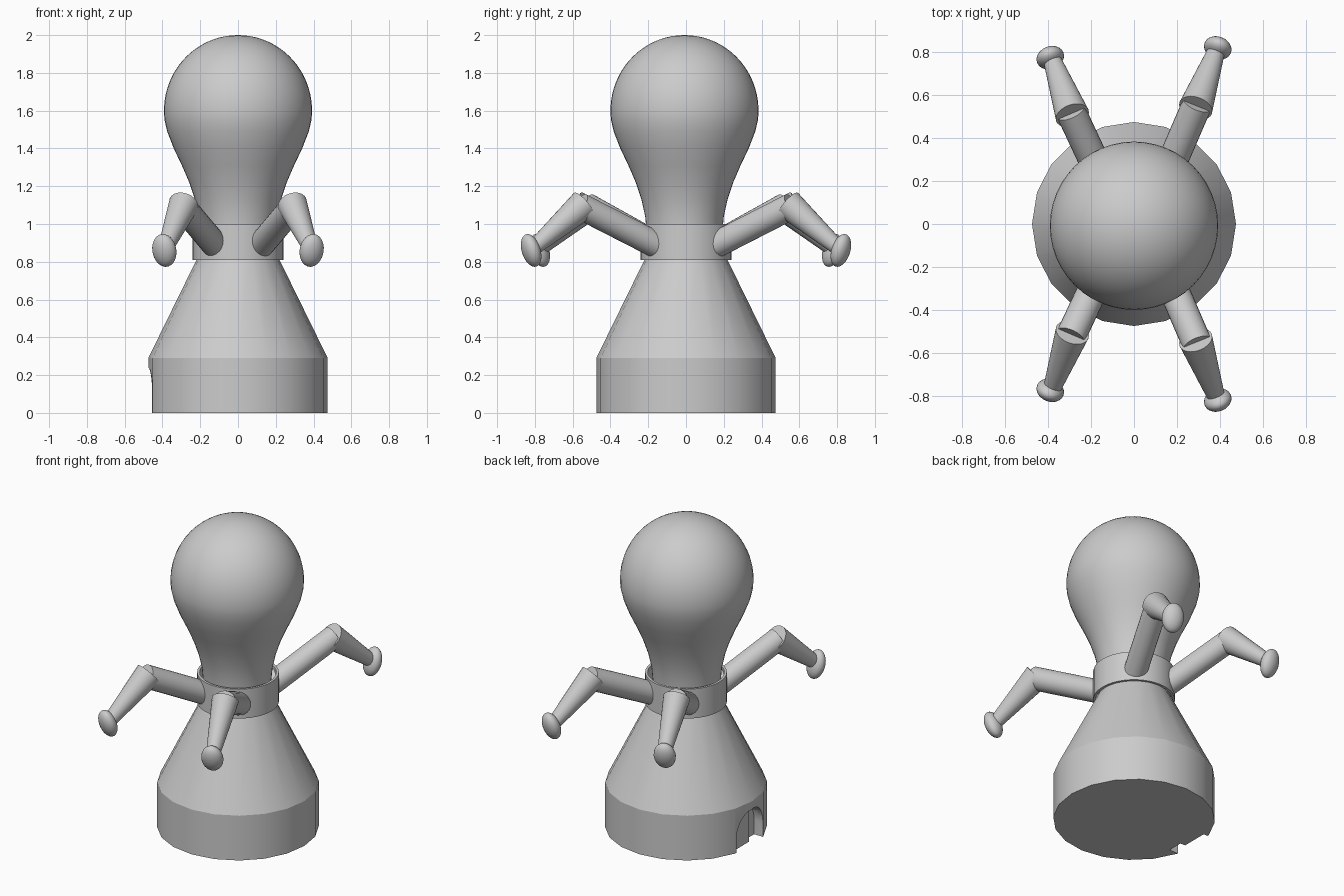
import bpy, bmesh, math
from mathutils import Vector, Matrix

cube = bpy.data.objects.get("Cube")
if cube:
    bpy.data.objects.remove(cube, do_unlink=True)

grey = bpy.data.materials.new("plain_grey")
grey.use_nodes = True
grey.diffuse_color = (0.6, 0.6, 0.6, 1)
grey.node_tree.nodes["Principled BSDF"].inputs["Base Color"].default_value = (0.6, 0.6, 0.6, 1)


def make_object(name, bm, angle=None):
    bmesh.ops.recalc_face_normals(bm, faces=bm.faces)
    mesh = bpy.data.meshes.new(name)
    bm.to_mesh(mesh)
    bm.free()
    mesh.materials.append(grey)
    obj = bpy.data.objects.new(name, mesh)
    bpy.context.collection.objects.link(obj)
    if angle:
        smooth(obj, angle)
    return obj


def smooth(obj, angle):
    bpy.ops.object.select_all(action='DESELECT')
    obj.select_set(True)
    bpy.context.view_layer.objects.active = obj
    bpy.ops.object.shade_smooth_by_angle(angle=math.radians(angle))


def lathe(name, profile, sides, angle, closed=False, y=0):
    """Revolve (radius, height) points around the vertical axis."""
    bm = bmesh.new()
    verts = [bm.verts.new((r, 0, z)) for r, z in profile]
    edges = [bm.edges.new(pair) for pair in zip(verts, verts[1:])]
    if closed:
        edges.append(bm.edges.new((verts[-1], verts[0])))
    bmesh.ops.spin(bm, geom=verts + edges, axis=(0, 0, 1), cent=(0, 0, 0),
                   angle=math.tau, steps=sides)
    bmesh.ops.remove_doubles(bm, verts=bm.verts, dist=0.0005)
    bmesh.ops.translate(bm, verts=bm.verts, vec=(0, y, 0))
    return make_object(name, bm, angle)


def rod(name, start, end, r1, r2):
    """Tapered cylinder between two points."""
    start, end = Vector(start), Vector(end)
    axis = end - start
    place = Matrix.Translation((start + end) / 2) @ axis.to_track_quat('Z', 'Y').to_matrix().to_4x4()
    bm = bmesh.new()
    bmesh.ops.create_cone(bm, cap_ends=True, segments=24, radius1=r1, radius2=r2,
                          depth=axis.length, matrix=place)
    return make_object(name, bm, 30)


def arch_cutter(name, inner_x, y_max):
    """Arched block, cut off flat at y_max."""
    arc = [math.pi * i / 12 for i in range(13)]
    points = [(-0.14, -0.1)] + [(-0.005 - 0.135 * math.cos(a), 0.1 + 0.14 * math.sin(a)) for a in arc]
    points = [p for p in points if p[0] <= y_max]
    points.append((points[-1][0], -0.1))
    bm = bmesh.new()
    face = bm.faces.new([bm.verts.new((-0.6, y, z)) for y, z in points])
    out = bmesh.ops.extrude_face_region(bm, geom=[face])
    moved = [v for v in out["geom"] if isinstance(v, bmesh.types.BMVert)]
    bmesh.ops.translate(bm, verts=moved, vec=(0.6 + inner_x, 0, 0))
    cutter = make_object(name, bm)
    cutter.hide_render = True
    cutter.hide_set(True)
    return cutter


# Flared base with an arched, stepped recess on its right side
base = lathe("base", [(0, 0), (0.475, 0), (0.475, 0.29), (0.215, 0.82), (0, 0.82)], 20, 20)
for name, inner_x, y_max in [("recess_cutter", -0.425, 0.2), ("step_cutter", -0.39, -0.03)]:
    cutter = arch_cutter(name, inner_x, y_max)
    cut = base.modifiers.new(name, 'BOOLEAN')
    cut.operation = 'DIFFERENCE'
    cut.solver = 'EXACT'
    cut.object = cutter
    bpy.context.view_layer.objects.active = base
    bpy.ops.object.modifier_apply(modifier=name)
    bpy.data.objects.remove(cutter, do_unlink=True)
smooth(base, 20)

# Thin open collar
lathe("collar", [(0.24, 0.81), (0.24, 1.0), (0.225, 1.0), (0.225, 0.81)], 40, 30, closed=True)

# Bulb head with a narrowing neck
neck = [(0, 0.8), (0.195, 0.8), (0.2, 0.95), (0.208, 1.04), (0.228, 1.13), (0.258, 1.22),
        (0.297, 1.31), (0.34, 1.4), (0.375, 1.49)]
dome = [(0.392 * math.cos(a), 1.6 + 0.4 * math.sin(a))
        for a in (math.radians(-7 + 97 * i / 20) for i in range(21))]
lathe("head", neck + dome, 48, 30, y=-0.008)

# Four bent arms, slightly longer on the left side
for side, sx, reach in [("left", 1, 0.0), ("right", -1, -0.035)]:
    for end, sy in [("front", -1), ("back", 1)]:
        label = f"{end}_{side}"

        def at(x, y, z):
            return Vector((sx * x, sy * y, z))

        rod("upper_arm_" + label, at(0.11, 0.13, 0.875), at(0.295, 0.56 + reach, 1.095), 0.07, 0.07)
        rod("forearm_" + label, at(0.287, 0.54 + reach, 1.105), at(0.385, 0.81 + reach, 0.87), 0.08, 0.04)

        # Flattened oval hand, tipped outward
        heading = at(0.1, 0.25, 0).normalized()
        tall = (heading * 0.31 + Vector((0, 0, 0.95))).normalized()
        across = heading.cross(Vector((0, 0, 1)))
        thin = tall.cross(across)
        frame = Matrix((across, thin, tall)).transposed().to_4x4()
        bm = bmesh.new()
        bmesh.ops.create_uvsphere(bm, u_segments=24, v_segments=14, radius=1,
                                  matrix=Matrix.Translation(at(0.39, 0.82 + reach * 1.3, 0.86))
                                  @ frame @ Matrix.Diagonal((0.066, 0.047, 0.09, 1)))
        make_object("hand_" + label, bm, 60)
